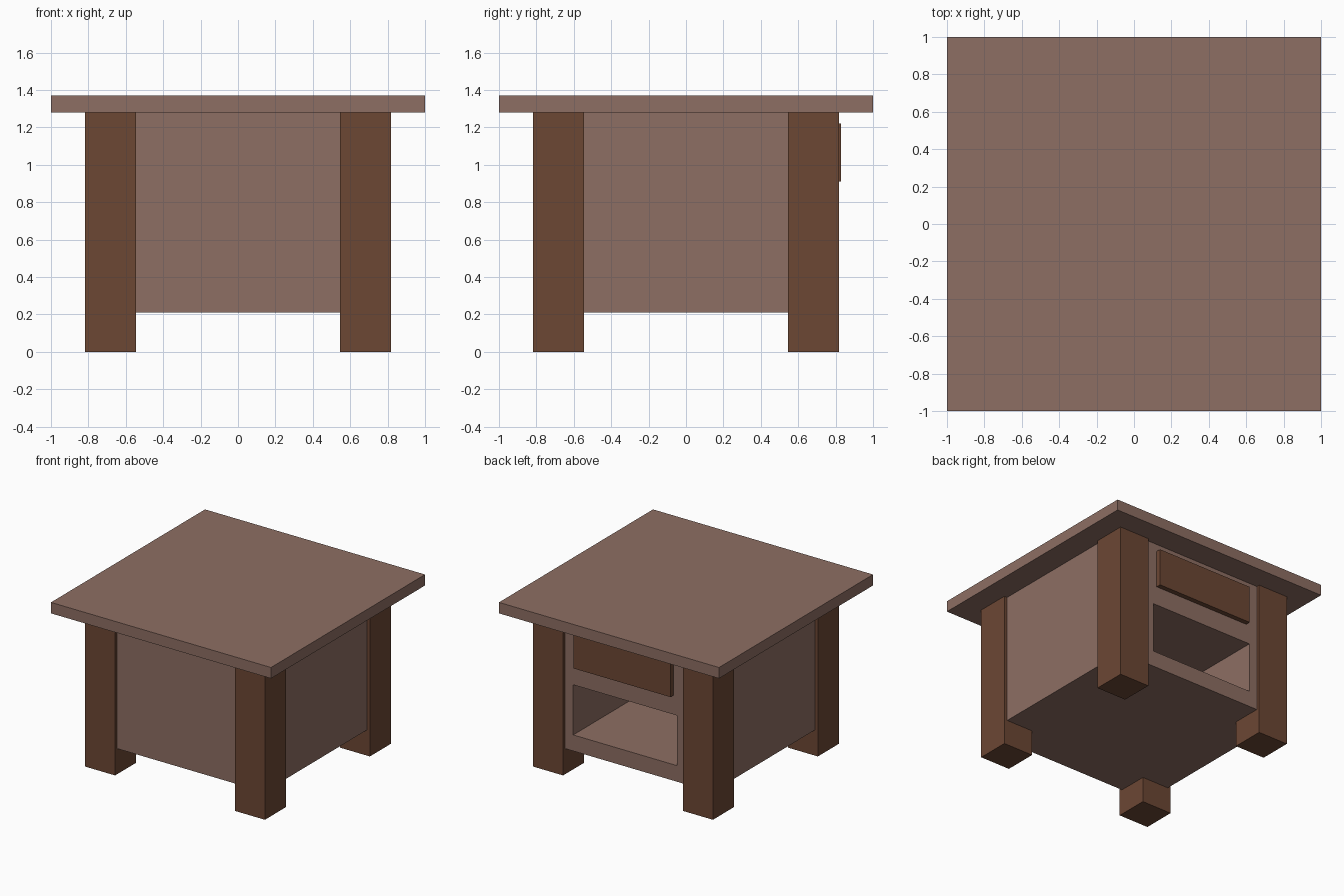
import bpy

if "Cube" in bpy.data.objects:
    bpy.data.objects.remove(bpy.data.objects["Cube"])


def material(name, rgb):
    """Flat colour from 0-255 sRGB values, converted to linear."""
    def lin(c):
        c /= 255
        return c / 12.92 if c <= 0.04045 else ((c + 0.055) / 1.055) ** 2.4
    m = bpy.data.materials.new(name)
    m.diffuse_color = (*[lin(c) for c in rgb], 1)
    m.use_nodes = True
    m.node_tree.nodes["Principled BSDF"].inputs["Base Color"].default_value = m.diffuse_color
    return m


def box(name, lo, hi, mat):
    """Axis-aligned box between two corners."""
    bpy.ops.mesh.primitive_cube_add(size=1)
    ob = bpy.context.object
    ob.name = name
    ob.location = [(a + b) / 2 for a, b in zip(lo, hi)]
    ob.scale = [b - a for a, b in zip(lo, hi)]
    bpy.ops.object.transform_apply(location=True, rotation=False, scale=True)
    ob.data.materials.append(mat)
    return ob


light = material("light brown wood", (141, 110, 99))
dark = material("dark brown wood", (108, 71, 52))

# Table top
box("table_top", (-1, -1, 1.28), (1, 1, 1.37), light)

# Four square legs
for sx, side in ((-1, "left"), (1, "right")):
    for sy, end in ((-1, "front"), (1, "back")):
        xs = sorted((sx * 0.545, sx * 0.817))
        ys = sorted((sy * 0.545, sy * 0.817))
        box(f"{end}_{side}_leg", (xs[0], ys[0], 0), (xs[1], ys[1], 1.28), dark)

# Cabinet body with a shelf opening cut into the back
body = box("cabinet_body", (-0.79, -0.79, 0.21), (0.79, 0.79, 1.28), light)
cutter = box("shelf_cutter", (-0.472, -0.70, 0.342), (0.472, 1.0, 0.754), light)
cut = body.modifiers.new("shelf_opening", 'BOOLEAN')
cut.operation = 'DIFFERENCE'
cut.solver = 'EXACT'
cut.object = cutter
bpy.context.view_layer.objects.active = body
bpy.ops.object.modifier_apply(modifier=cut.name)
bpy.data.objects.remove(cutter, do_unlink=True)

# Drawer front above the opening
box("drawer_front", (-0.44, 0.77, 0.912), (0.44, 0.83, 1.22), dark)
